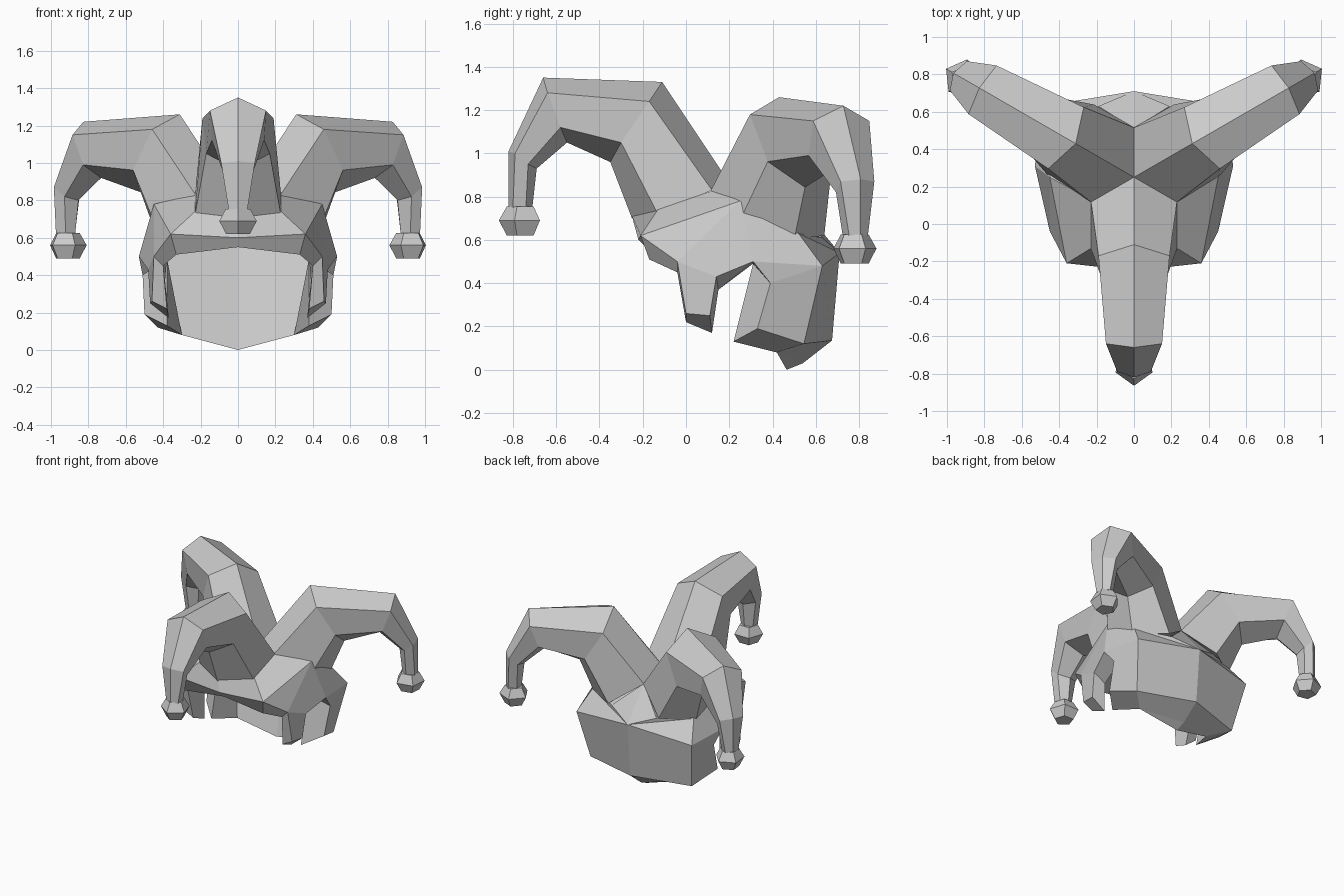
import bpy
import bmesh
from math import sin, cos, radians
from mathutils import Vector

cube = bpy.data.objects.get("Cube")
if cube:
    bpy.data.objects.remove(cube)

cloth = bpy.data.materials.new("light_grey")
cloth.use_nodes = True
grey = (0.6, 0.6, 0.6, 1)
cloth.diffuse_color = grey
cloth.node_tree.nodes["Principled BSDF"].inputs["Base Color"].default_value = grey

CENTRE_Y = 0.25   # where the three horns meet
LEAN = 0.13       # the hat leans back, up to this drop
REACH = 0.045     # the side horns curl a little further out


def finish(bm, name):
    bmesh.ops.recalc_face_normals(bm, faces=bm.faces)
    mesh = bpy.data.meshes.new(name)
    bm.to_mesh(mesh)
    bm.free()
    mesh.materials.append(cloth)
    obj = bpy.data.objects.new(name, mesh)
    bpy.context.collection.objects.link(obj)
    return obj


def place(dist, side, z, angle):
    """Turn a point of the front horn about the hat centre, leaning it back."""
    a = radians(angle)
    reach = dist + REACH if angle and dist > 0.7 else dist
    x = reach * sin(a) + side * cos(a)
    y = CENTRE_Y - reach * cos(a) + side * sin(a)
    back = y - CENTRE_Y + dist if angle else 0
    return Vector((x, y, z - LEAN * min(back, 1)))


def loft(name, rings, angle):
    bm = bmesh.new()
    loops = [[bm.verts.new(place(*p, angle)) for p in ring] for ring in rings]
    for a, b in zip(loops, loops[1:]):
        for i in range(len(a)):
            j = (i + 1) % len(a)
            bm.faces.new((a[i], a[j], b[j], b[i]))
    bm.faces.new(loops[0])
    bm.faces.new(loops[-1])
    finish(bm, name)


def horn_ring(top, upper, lower, bottom):
    """Six-sided section: ridge, two upper edges, two lower edges, keel."""
    (du, zu, su), (dl, zl, sl) = upper, lower
    return [(top[0], 0, top[1]), (du, su, zu), (dl, sl, zl),
            (bottom[0], 0, bottom[1]), (dl, -sl, zl), (du, -su, zu)]


def bell_ring(radius, z):
    return [(1.01 + radius * cos(radians(a)), radius * sin(radians(a)), z)
            for a in range(0, 360, 72)]


# Curled horns with a bell on each tip
horn = [
    horn_ring((0, .79), (.13, .83, .23), (.38, .72, .23), (.5, .7)),
    horn_ring((.36, 1.33), (.42, 1.24, .19), (.55, 1.05, .17), (.6, .96)),
    horn_ring((.91, 1.35), (.89, 1.28, .15), (.83, 1.12, .14), (.8, 1.05)),
    horn_ring((1.07, 1.01), (1.04, 1, .09), (.98, .95, .08), (.94, .93)),
    horn_ring((1.07, .75), (1.05, .75, .05), (.99, .75, .05), (.96, .75)),
]
bell = [bell_ring(.068, .755), bell_ring(.105, .69), bell_ring(.068, .62)]
for label, angle in (("front", 0), ("left", 120), ("right", -120)):
    loft(label + "_horn", horn, angle)
    loft(label + "_bell", bell, angle)

# Hood: left half, mirrored
points = dict(
    # crown
    crown=(0, .25, .74), brow_top=(0, -.25, .71), brow_side=(.23, -.13, .74),
    valley=(.23, .13, .83), side=(.45, .25, .78), ear_top=(.43, .52, .63),
    nape_side=(.19, .63, .61), nape_top=(0, .51, .78),
    # outer shell
    brow=(0, -.22, .6), temple=(.36, -.21, .62), cheek=(.45, -.04, .5),
    flap_front=(.46, 0, .26), flap_back=(.47, .11, .25), notch_front=(.48, .14, .43),
    notch=(.53, .31, .5), notch_back=(.51, .39, .4), jaw=(.5, .33, .19),
    heel=(.43, .545, .12), corner=(.49, .63, .48), back=(0, .71, .54),
    back_low=(0, .675, .135),
    # rim and lining
    lip=(0, .54, .03), lip_in=(0, .465, 0), lip_side=(.3, .42, .08),
    jaw_in=(.38, .22, .13), notch_in=(.38, .31, .49), notch_front_in=(.39, .15, .37),
    flap_back_in=(.37, .12, .17), flap_front_in=(.38, 0, .22), cheek_in=(.4, -.04, .45),
    temple_in=(.33, -.17, .51), brow_in=(0, -.17, .55), roof=(0, .2, .65),
    roof_side=(.36, .2, .62), back_in=(0, .6, .56), corner_in=(.4, .54, .52),
)
crown_faces = [
    "brow_top brow_side crown", "brow_side valley crown", "valley side crown",
    "side ear_top crown", "ear_top nape_side crown", "nape_side nape_top crown",
]
shell_faces = [
    "brow_top brow_side temple brow", "brow_side temple side valley",
    "temple cheek side", "cheek flap_front flap_back notch_front",
    "cheek notch_front notch side", "side notch corner ear_top",
    "notch notch_back corner", "notch_back jaw heel corner",
    "corner heel back_low back", "ear_top corner back",
    "ear_top nape_side back", "nape_side nape_top back",
]
# The rim runs round the opening, joining each outer point to its inner one
rim_faces = [
    "back_low heel lip_side lip", "heel jaw jaw_in lip_side",
    "lip lip_side lip_in", "jaw jaw_in notch_in notch_back",
    "notch_back notch_in notch",
]
rim = "notch notch_front flap_back flap_front cheek temple brow".split()
rim_faces += [f"{a} {a}_in {b}_in {b}" for a, b in zip(rim, rim[1:])]
lining_faces = [
    "flap_front_in flap_back_in notch_front_in cheek_in",
    "cheek_in notch_front_in notch_in roof_side", "cheek_in roof_side temple_in",
    "temple_in roof_side roof brow_in", "notch_in corner_in roof_side",
    "roof roof_side corner_in back_in", "notch_in jaw_in lip_side corner_in",
    "corner_in lip_side lip_in back_in",
]

bm = bmesh.new()
verts = {name: bm.verts.new(co) for name, co in points.items()}
for face in crown_faces + shell_faces + rim_faces + lining_faces:
    bm.faces.new([verts[name] for name in face.split()])
hood = finish(bm, "hood")
mirror = hood.modifiers.new("mirror", "MIRROR")
mirror.use_clip = True
